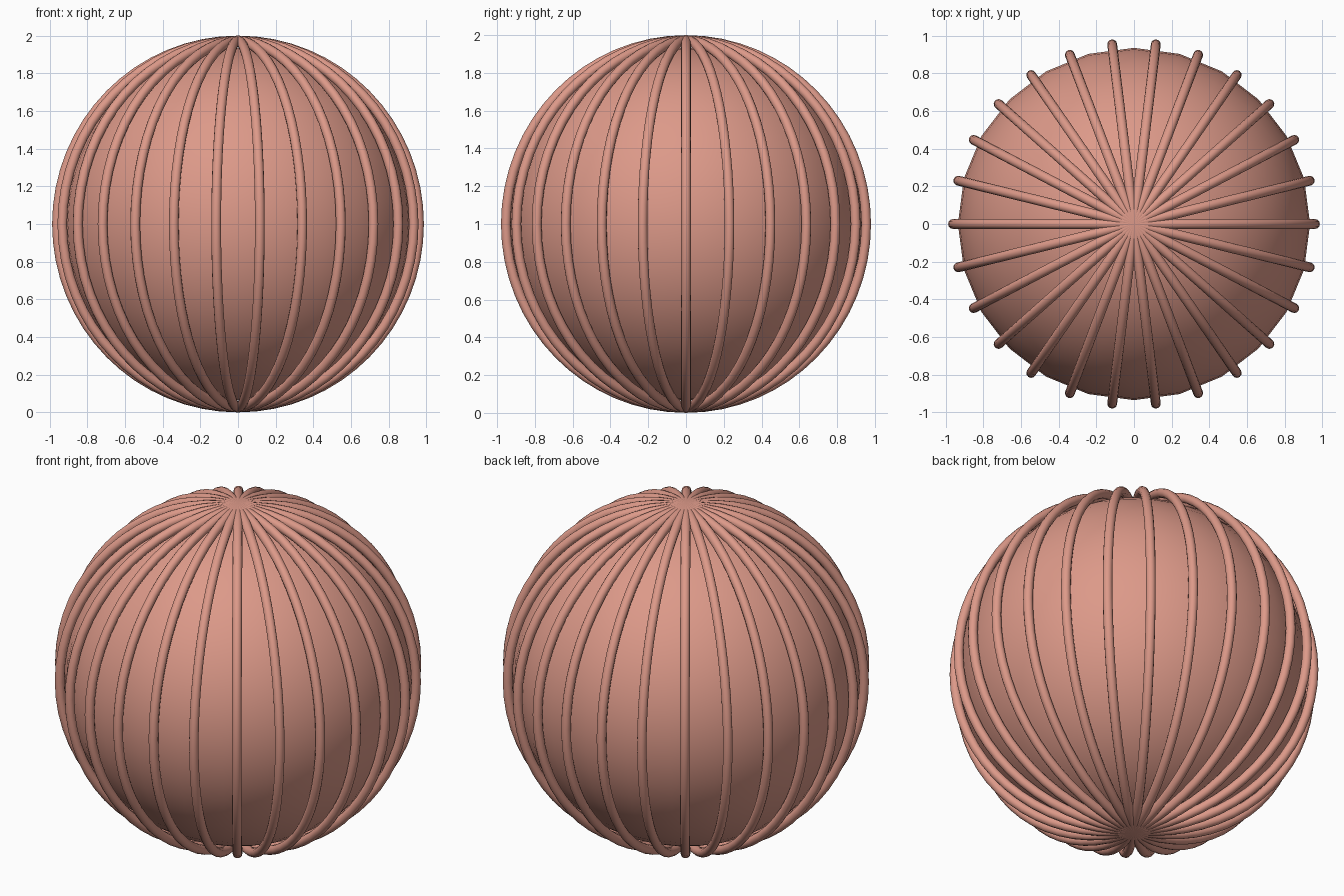
import bpy, math
from mathutils import Matrix

if "Cube" in bpy.data.objects:
    bpy.data.objects.remove(bpy.data.objects["Cube"])

mat = bpy.data.materials.new("clay_pink")
mat.diffuse_color = (0.72, 0.32, 0.25, 1)
mat.use_nodes = True
mat.node_tree.nodes["Principled BSDF"].inputs["Base Color"].default_value = mat.diffuse_color

N = 13          # full hoops, giving 26 visible ribs
TUBE = 0.026    # hoop thickness radius
RX, RZ = 0.961, 0.974


def finish(ob, name):
    ob.name = name
    ob.data.materials.append(mat)
    for p in ob.data.polygons:
        p.use_smooth = True


# inner ball
bpy.ops.mesh.primitive_uv_sphere_add(segments=24, ring_count=24, radius=0.935, location=(0, 0, 1))
finish(bpy.context.object, "inner_ball")

# vertical hoops crossing at both poles
for i in range(N):
    bpy.ops.mesh.primitive_torus_add(major_segments=64, minor_segments=12,
                                     major_radius=1, minor_radius=TUBE)
    hoop = bpy.context.object
    # stretch the hoop path only, keeping the tube round
    for v in hoop.data.vertices:
        a = math.atan2(v.co.y, v.co.x)
        v.co.x += (RX - 1) * math.cos(a)
        v.co.y += (RZ - 1) * math.sin(a)
    hoop.data.transform(Matrix.Translation((0, 0, 1))
                        @ Matrix.Rotation(math.pi * i / N, 4, 'Z')
                        @ Matrix.Rotation(math.pi / 2, 4, 'X'))
    finish(hoop, f"hoop_{i + 1}")
